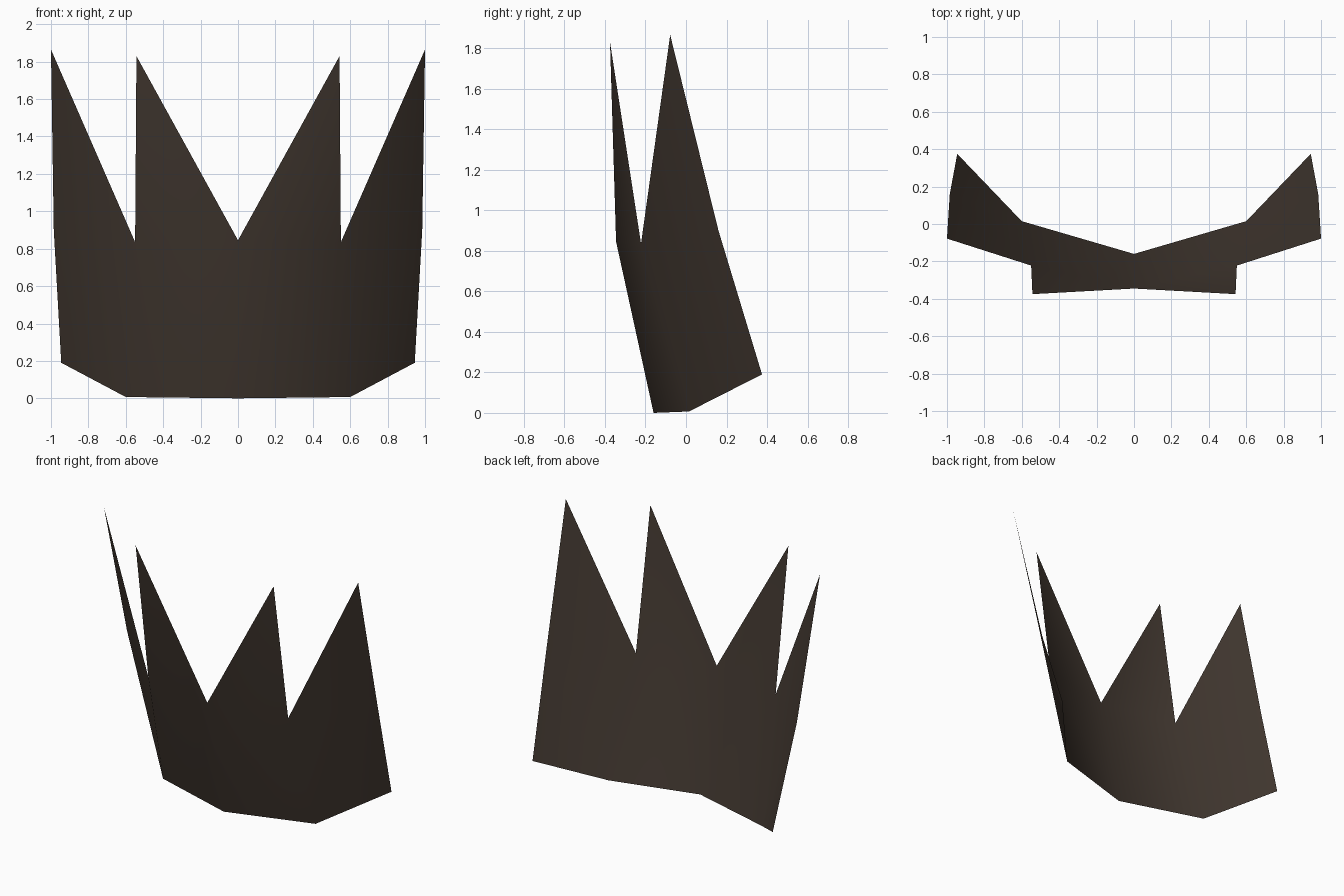
import bpy, bmesh

if "Cube" in bpy.data.objects:
    bpy.data.objects.remove(bpy.data.objects["Cube"])

# Flat dark brown colour
mat = bpy.data.materials.new("dark brown")
mat.diffuse_color = (0.051, 0.037, 0.028, 1)
mat.use_nodes = True
mat.node_tree.nodes["Principled BSDF"].inputs["Base Color"].default_value = mat.diffuse_color

# Right half outline: bottom edge, band top (valleys and outer edge), spike tips
bottom = [(0, -0.16, 0), (0.6, 0.015, 0.007), (0.945, 0.375, 0.19)]
band_top = [(0, -0.345, 0.845), (0.55, -0.222, 0.835), (0.985, 0.16, 0.9)]
tips = [(0.543, -0.375, 1.83), (1.0, -0.078, 1.865)]

bm = bmesh.new()
low = [bm.verts.new(p) for p in bottom]
mid = [bm.verts.new(p) for p in band_top]
top = [bm.verts.new(p) for p in tips]

# Each panel is a curved band section with a pointed spike above it
for i in range(2):
    bm.faces.new((low[i], low[i + 1], mid[i + 1], mid[i]))
    bm.faces.new((mid[i], mid[i + 1], top[i]))

mesh = bpy.data.meshes.new("spiked_band")
bm.to_mesh(mesh)
bm.free()
mesh.materials.append(mat)
for poly in mesh.polygons:
    poly.use_smooth = True

band = bpy.data.objects.new("spiked_band", mesh)
bpy.context.collection.objects.link(band)

# Left half
mirror = band.modifiers.new("Mirror", 'MIRROR')
mirror.use_axis = (True, False, False)
mirror.use_clip = True
mirror.merge_threshold = 0.001
